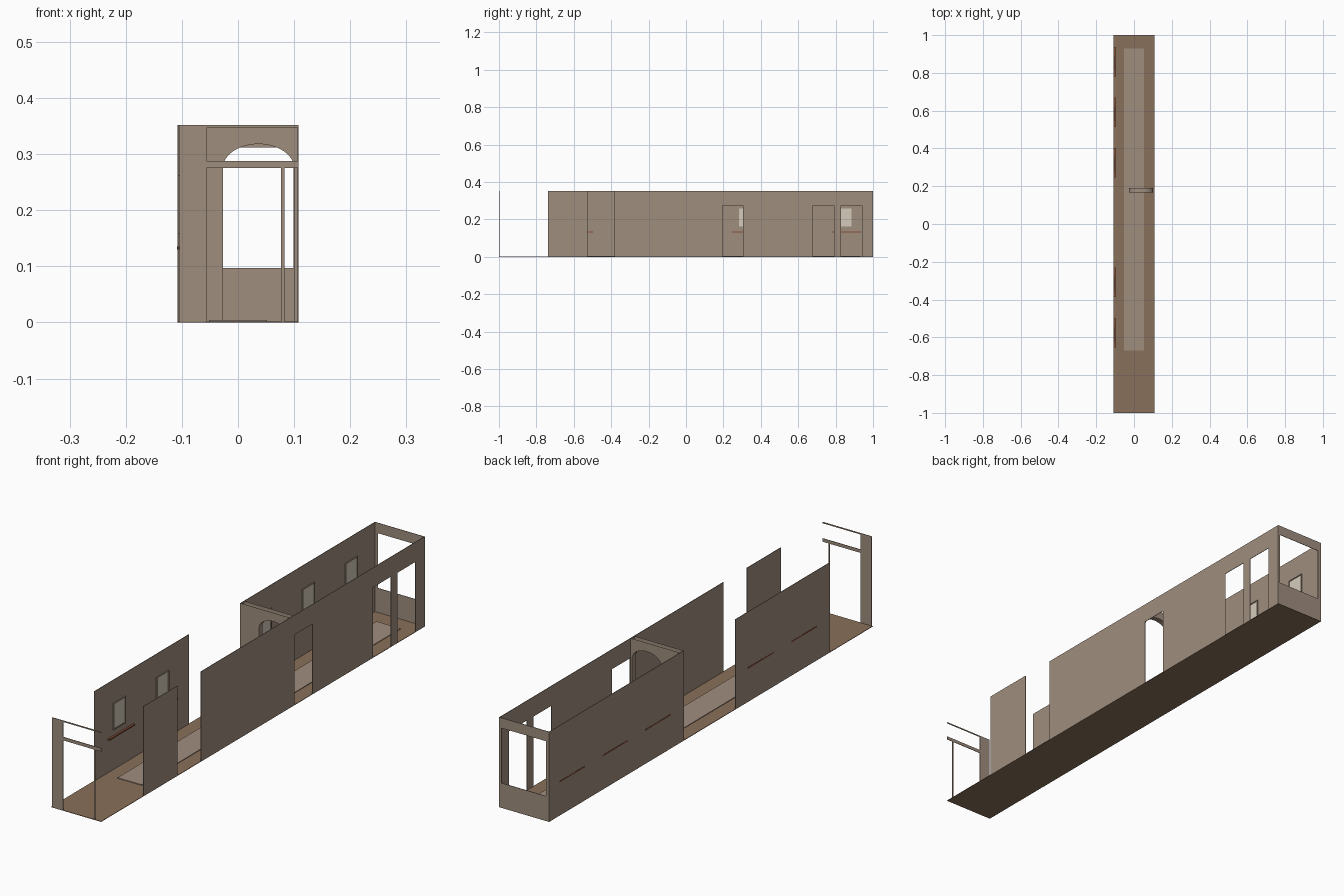
import bpy, bmesh, math

cube = bpy.data.objects.get("Cube")
if cube:
    bpy.data.objects.remove(cube)


def material(name, rgb):
    m = bpy.data.materials.new(name)
    m.use_nodes = True
    m.diffuse_color = (*rgb, 1)
    bsdf = next(n for n in m.node_tree.nodes if n.type == "BSDF_PRINCIPLED")
    bsdf.inputs["Base Color"].default_value = (*rgb, 1)
    bsdf.inputs["Roughness"].default_value = 0.8
    return m


TAUPE = material("taupe panel", (0.35, 0.27, 0.21))
BROWN = material("brown floor", (0.25, 0.16, 0.10))
CREAM = material("cream glass", (0.66, 0.60, 0.50))
RUST = material("rust trim", (0.24, 0.07, 0.035))


def finish(name, bm, mat):
    bmesh.ops.recalc_face_normals(bm, faces=bm.faces)
    mesh = bpy.data.meshes.new(name)
    bm.to_mesh(mesh)
    bm.free()
    mesh.materials.append(mat)
    obj = bpy.data.objects.new(name, mesh)
    bpy.context.collection.objects.link(obj)
    return obj


def boxes(name, mat, *ranges):
    """One object made of boxes, each given as x, y and z ranges."""
    bm = bmesh.new()
    for r in ranges:
        verts = bmesh.ops.create_cube(bm, size=1)["verts"]
        for v in verts:
            v.co = [(lo + hi) / 2 + c * (hi - lo) for c, (lo, hi) in zip(v.co, r)]
    return finish(name, bm, mat)


W, H, T = 0.108, 0.352, 0.002
DOOR = 0.275
FULL = (0, H)
LEFT = (W - T, W)
RIGHT = (-W, -W + T)

# Floor and raised runner
boxes("floor", BROWN, ((-W, W), (-1, 1), (0, T)))
boxes("floor_runner", TAUPE, ((-0.052, 0.052), (-0.67, 0.93), (T, 0.0045)))

# Left wall: full panels, with headers above three doorways
for i, span in enumerate([(-0.737, -0.527), (-0.383, -0.145), (-0.145, 0.17),
                          (0.17, 0.195), (0.305, 0.335), (0.335, 0.68),
                          (0.79, 0.83), (0.942, 1)]):
    boxes(f"left_wall_panel_{i + 1}", TAUPE, (LEFT, span, FULL))
for i, span in enumerate([(0.195, 0.305), (0.68, 0.79), (0.83, 0.942)]):
    boxes(f"doorway_header_{i + 1}", TAUPE, (LEFT, span, (DOOR, H)))

# Right wall: two long panels with a gap between
for name, span in (("front", (-0.737, -0.152)), ("rear", (0.168, 1))):
    boxes(f"right_wall_{name}", TAUPE, (RIGHT, span, FULL))

# Windows with shallow frames, each above a thin rail
for i, c in enumerate([-0.575, -0.308, 0.325, 0.592, 0.858]):
    a, b, lo, hi, f = c - 0.046, c + 0.03, 0.158, 0.262, 0.004
    depth = (-W + T, -0.102)
    boxes(f"window_glass_{i + 1}", CREAM,
          ((-W + T, -0.1045), (a + f, b - f), (lo + f, hi - f)))
    boxes(f"window_frame_{i + 1}", TAUPE,
          (depth, (a, a + f), (lo, hi)), (depth, (b - f, b), (lo, hi)),
          (depth, (a + f, b - f), (lo, lo + f)), (depth, (a + f, b - f), (hi - f, hi)))
    boxes(f"window_rail_{i + 1}", RUST,
          ((-0.1088, -0.098), (c - 0.078, c + 0.078), (0.130, 0.135)))

# Front end: side panel, slim post and two crossbars
FRONT = (-1, -1 + T)
boxes("front_panel", TAUPE, ((-0.104, -0.056), FRONT, FULL))
boxes("front_post", TAUPE, ((0.077, 0.083), FRONT, (0, DOOR)))
boxes("front_crossbars", TAUPE,
      ((-0.056, W), FRONT, (DOOR, 0.288)), ((-0.056, W), FRONT, (0.347, H)))

# Rear end: one wide window opening
REAR = (1 - T, 1)
boxes("rear_wall", TAUPE,
      ((-W, W), REAR, (0, 0.097)), ((-W, W), REAR, (0.312, H)),
      ((-W, -0.094), REAR, (0.097, 0.312)), ((0.099, W), REAR, (0.097, 0.312)))


# Arched partition: two thin faces joined by the lining of the arch
def arch_points(steps=24):
    cx, rx, rz = 0.0365, 0.0635, 0.043
    pts = [(cx - rx, 0)]
    for k in range(steps + 1):
        t = math.pi * (1 - k / steps)
        pts.append((cx + rx * math.cos(t), DOOR + rz * math.sin(t)))
    return pts + [(cx + rx, 0)]


arch = arch_points()
outline = arch + [(W, 0), (W, H), (-W, H), (-W, 0)]
bm = bmesh.new()
rings = []
for y in (0.168, 0.190):
    ring = [bm.verts.new((x, y, z)) for x, z in outline]
    bm.faces.new(ring)
    rings.append(ring)
for k in range(len(arch) - 1):
    bm.faces.new((rings[0][k], rings[0][k + 1], rings[1][k + 1], rings[1][k]))
finish("arched_partition", bm, TAUPE)
